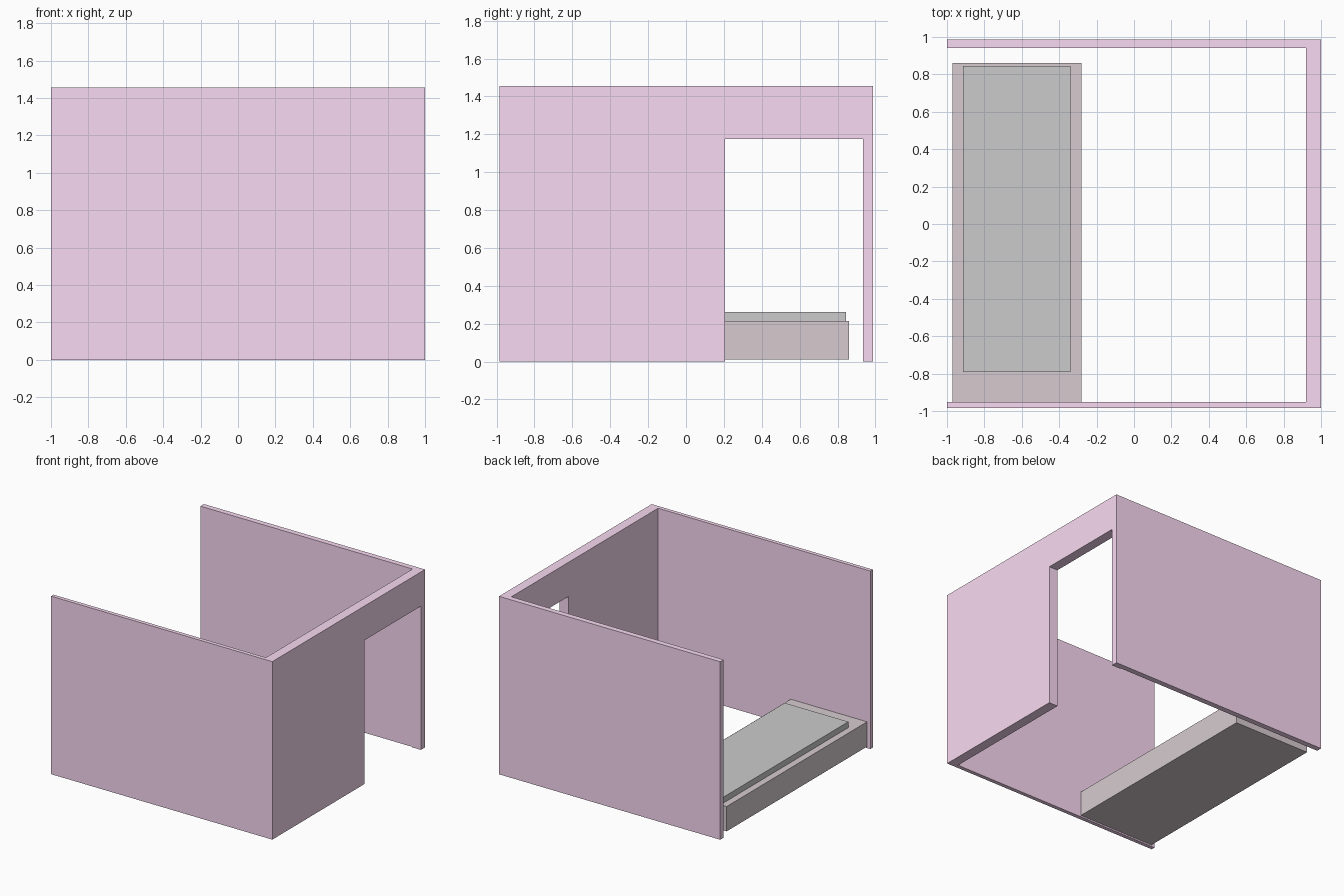
import bpy, bmesh

if "Cube" in bpy.data.objects:
    bpy.data.objects.remove(bpy.data.objects["Cube"])


def material(name, color):
    m = bpy.data.materials.new(name)
    m.diffuse_color = (*color, 1)
    m.use_nodes = True
    m.node_tree.nodes["Principled BSDF"].inputs["Base Color"].default_value = m.diffuse_color
    return m


def prism(name, outline, z0, z1, mat=None):
    """Extrude a flat xy outline from z0 up to z1."""
    bm = bmesh.new()
    face = bm.faces.new([bm.verts.new((x, y, z0)) for x, y in outline])
    top = bmesh.ops.extrude_face_region(bm, geom=[face])["geom"]
    bmesh.ops.translate(bm, vec=(0, 0, z1 - z0),
                        verts=[v for v in top if isinstance(v, bmesh.types.BMVert)])
    bmesh.ops.recalc_face_normals(bm, faces=bm.faces)
    mesh = bpy.data.meshes.new(name)
    bm.to_mesh(mesh)
    bm.free()
    ob = bpy.data.objects.new(name, mesh)
    bpy.context.collection.objects.link(ob)
    if mat:
        mesh.materials.append(mat)
    return ob


def rect(x0, x1, y0, y1):
    return [(x0, y0), (x1, y0), (x1, y1), (x0, y1)]


pink = material("pink_wall", (0.95, 0.70, 0.89))
brown = material("grey_brown", (0.68, 0.60, 0.63))

# Three walls as one U-shaped plan, open to the left
walls = prism("walls", [(-1, -0.985), (1, -0.985), (1, 0.987), (-1, 0.987),
                        (-1, 0.942), (0.92, 0.942), (0.92, -0.953), (-1, -0.953)],
              0, 1.455, pink)

# Doorway through the right wall
door_cutter = prism("door_cutter", rect(0.8, 1.1, 0.205, 0.935), -0.1, 1.175)
door_cutter.hide_render = True
door_cutter.hide_set(True)
cut = walls.modifiers.new("doorway", 'BOOLEAN')
cut.operation = 'DIFFERENCE'
cut.solver = 'EXACT'
cut.object = door_cutter

# Bed
prism("bed_base", rect(-0.97, -0.28, -0.953, 0.86), 0.012, 0.215, brown)
prism("mattress", rect(-0.915, -0.34, -0.79, 0.845), 0.215, 0.263)
